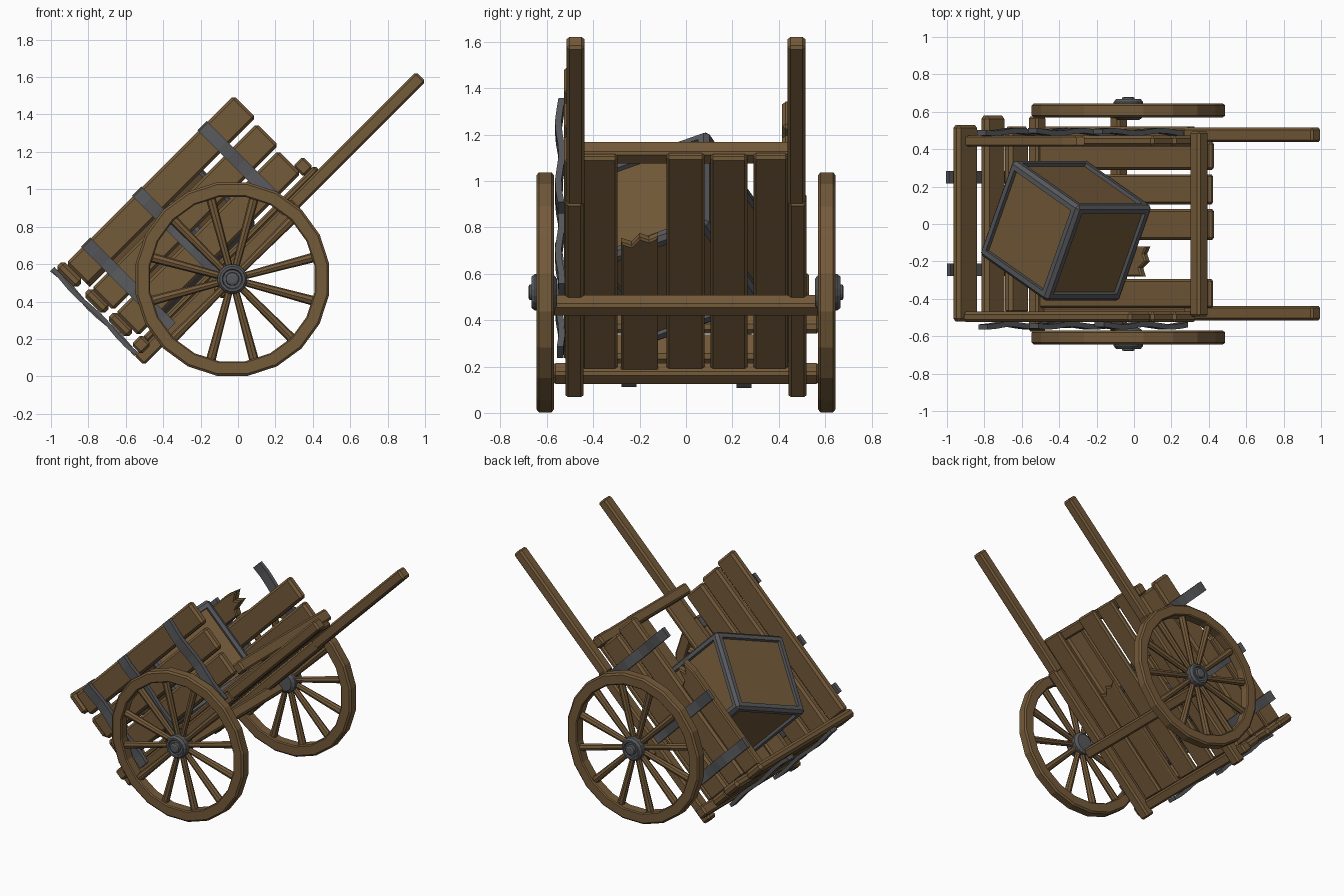
import bpy, bmesh, math
from mathutils import Matrix, Vector

if "Cube" in bpy.data.objects:
    bpy.data.objects.remove(bpy.data.objects["Cube"])

def mat(name, c):
    m = bpy.data.materials.new(name)
    m.diffuse_color = (*c, 1)
    m.use_nodes = True
    m.node_tree.nodes["Principled BSDF"].inputs["Base Color"].default_value = m.diffuse_color
    return m

WOOD = mat("brown_wood", (0.175, 0.103, 0.042))
IRON = mat("dark_iron", (0.095, 0.097, 0.105))
# cart frame: local x along the shafts, local z away from the bed, tipped 45 degrees at the wheel centre
CART = Matrix.Translation((-0.03, 0, 0.52)) @ Matrix.Rotation(math.radians(-45), 4, 'Y')

def finish(bm, name, m, M, bevel=0.0):
    if bevel:
        bmesh.ops.bevel(bm, geom=[e for e in bm.edges if len(e.link_faces) == 2 and e.calc_face_angle(0) > 0.7],
                        offset=bevel, segments=1, affect='EDGES', clamp_overlap=True)
    bmesh.ops.recalc_face_normals(bm, faces=bm.faces[:])
    me = bpy.data.meshes.new(name)
    bm.to_mesh(me)
    bm.free()
    me.materials.append(m)
    ob = bpy.data.objects.new(name, me)
    ob.matrix_world = M
    bpy.context.collection.objects.link(ob)
    return ob

def box(name, x, y, z, m=WOOD, M=CART, bevel=0.012):
    """Box from (min, max) pairs."""
    bm = bmesh.new()
    bmesh.ops.create_cube(bm, size=1)
    for v in bm.verts:
        v.co = Vector([(a + b) / 2 + c * (b - a) for (a, b), c in zip((x, y, z), v.co)])
    return finish(bm, name, m, M, bevel)

def prism(name, pts, lo, hi, plane, m=WOOD, M=CART, bevel=0.008):
    """Extrude a 2D outline; plane 'xy' or 'xz'."""
    bm = bmesh.new()
    co = (lambda a, b, h: (a, b, h)) if plane == 'xy' else (lambda a, b, h: (a, h, b))
    f = bm.faces.new([bm.verts.new(co(a, b, lo)) for a, b in pts])
    r = bmesh.ops.extrude_face_region(bm, geom=[f])
    d = Vector(co(0, 0, hi - lo))
    for v in r['geom']:
        if isinstance(v, bmesh.types.BMVert):
            v.co += d
    return finish(bm, name, m, M, bevel)

def strap(name, M, length, width, thick, phase, amp=0.008, n=9):
    """Hammered, wavy iron strip along local z, wave in local y."""
    bm = bmesh.new()
    rings = []
    for i in range(n + 1):
        t = i / n
        off = amp * math.sin(phase + t * 11)
        rings.append([bm.verts.new((sx * width / 2, sy * thick / 2 + off, t * length))
                      for sx, sy in ((-1, -1), (1, -1), (1, 1), (-1, 1))])
    for a, b in zip(rings, rings[1:]):
        for k in range(4):
            bm.faces.new((a[k], a[(k + 1) % 4], b[(k + 1) % 4], b[k]))
    bm.faces.new(rings[0][::-1])
    bm.faces.new(rings[-1])
    return finish(bm, name, IRON, M, 0.006)

# frame rails and pull shafts
for s, side in ((-1, "front"), (1, "back")):
    y = sorted((s * 0.442, s * 0.52))
    box(f"{side}_rail", (-0.66, 0.53), y, (0.008, 0.084))
    y = sorted((s * 0.438, s * 0.515))
    box(f"{side}_shaft", (0.5, 1.478), y, (0.016, 0.09))

# cross beams
box("axle_beam", (-0.115, -0.04), (-0.58, 0.58), (-0.04, 0.034))
box("rear_cross_beam", (-0.63, -0.555), (-0.575, 0.575), (0.06, 0.135))
box("head_cross_beam", (0.655, 0.73), (-0.495, 0.495), (0.118, 0.198))

# bed planks, one of them snapped
for i, (a, b, e) in enumerate(((-0.45, -0.295, .735), (-0.085, 0.08, .74), (0.105, 0.265, .735), (0.29, 0.44, .74))):
    box(f"bed_plank_{i}", (-0.56, e), (a, b), (0.082, 0.12))
prism("broken_bed_plank", [(-0.56, -0.28), (0.22, -0.28), (0.2, -0.235), (0.25, -0.2), (0.23, -0.16),
                           (0.255, -0.12), (0.13, -0.12), (-0.56, -0.12)], 0.08, 0.12, 'xy')

# side boards
rows = ((0.14, 0.312, 0.66), (0.332, 0.497, 0.68), (0.522, 0.688, 0.70))
for i, (lo, hi, e) in enumerate(rows):
    box(f"front_side_board_{i}", (-0.57, e), (-0.525, -0.468), (lo, hi), bevel=0.015)
    if i < 2:
        box(f"back_side_board_{i}", (-0.57, e), (0.415, 0.472), (lo, hi), bevel=0.015)
prism("broken_side_board", [(-0.57, 0.51), (0.13, 0.51), (0.15, 0.55), (0.24, 0.57), (0.19, 0.6),
                            (0.25, 0.64), (0.16, 0.66), (-0.57, 0.66)], 0.415, 0.472, 'xz')

# iron straps on the sides
for i, u in enumerate((-0.415, -0.03, 0.465)):
    strap(f"front_side_strap_{i}", CART @ Matrix.Translation((u, -0.543, 0.05)), 0.635, 0.07, 0.028, i * 1.3)
    strap(f"back_side_strap_{i}", CART @ Matrix.Translation((u, 0.492, 0.05)), 0.645, 0.07, 0.028, i * 1.7 + 1)

# tailgate slats and their straps
for i, (u, y, z) in enumerate(((-0.595, (-0.48, 0.52), (0.175, 0.325)), (-0.595, (-0.49, 0.58), (0.355, 0.505)),
                               (-0.6, (-0.522, 0.53), (0.555, 0.712)))):
    box(f"tailgate_slat_{i}", (u - 0.03, u + 0.03), y, z, bevel=0.018)
for i, y in enumerate((-0.245, 0.25)):
    strap(f"tailgate_strap_{i}", CART @ Matrix.Translation((-0.645, y, 0.08)) @ Matrix.Rotation(math.pi / 2, 4, 'Z'),
          0.64, 0.065, 0.025, i * 2, 0.006)

# crate: wooden panels in a dented iron frame, turned on the bed
CR = CART @ Matrix.Translation((-0.07, -0.035, 0.403)) @ Matrix.Rotation(math.radians(-26.5), 4, 'Z')
H, W = 0.284, 0.056
p = H - 0.02
box("crate_panels", (-p, p), (-p, p), (-p, p), M=CR, bevel=0)
bm = bmesh.new()
bmesh.ops.create_cube(bm, size=2 * H)
bmesh.ops.bevel(bm, geom=bm.edges[:], offset=0.018, segments=1, affect='EDGES')
big = [f for f in bm.faces if f.calc_area() > 0.1]
bmesh.ops.inset_individual(bm, faces=big, thickness=W - 0.018)
r = bmesh.ops.inset_individual(bm, faces=big, thickness=0.004, depth=-0.025)
bmesh.ops.delete(bm, geom=big, context='FACES')
finish(bm, "crate_frame", IRON, CR)

# wheels
def ring(name, profile, n, m, M, closed):
    """Lathe an (r, y) profile about local y."""
    bm = bmesh.new()
    rs = [[bm.verts.new((r * math.cos(a), y, r * math.sin(a))) for r, y in profile]
          for a in (math.tau * (i + 0.5) / n for i in range(n))]
    k = len(profile)
    for i in range(n):
        a, b = rs[i], rs[(i + 1) % n]
        for j in range(k if closed else k - 1):
            bm.faces.new((a[j], a[(j + 1) % k], b[(j + 1) % k], b[j]))
    if not closed:
        bm.faces.new([q[0] for q in rs])
        bm.faces.new([q[-1] for q in rs])
    return finish(bm, name, m, M)

for s, side in ((-1, "front"), (1, "back")):
    M = Matrix.Translation((-0.03, s * 0.607, 0.52)) @ Matrix.Rotation(0 if s > 0 else math.pi, 4, 'Z')
    ring(f"{side}_wheel_rim", [(0.445, -0.03), (0.452, -0.037), (0.512, -0.037), (0.524, -0.027), (0.524, 0.027),
                               (0.512, 0.037), (0.452, 0.037), (0.445, 0.03)], 20, WOOD, M, True)
    ring(f"{side}_wheel_hub", [(0.06, -0.05), (0.08, -0.035), (0.08, 0.045), (0.068, 0.06), (0.055, 0.06), (0.05, 0.05),
                               (0.036, 0.05), (0.034, 0.068), (0.022, 0.073)], 16, IRON, M, False)
    bm = bmesh.new()
    for i in range(12):
        R = Matrix.Rotation(math.radians(15 + 30 * i), 4, 'Y') @ Matrix.Translation((0.26, 0, 0)) \
            @ Matrix.Rotation(math.pi / 2, 4, 'Y')
        bmesh.ops.create_cone(bm, cap_ends=True, segments=8, radius1=0.019, radius2=0.026, depth=0.39, matrix=R)
    finish(bm, f"{side}_wheel_spokes", WOOD, M)
